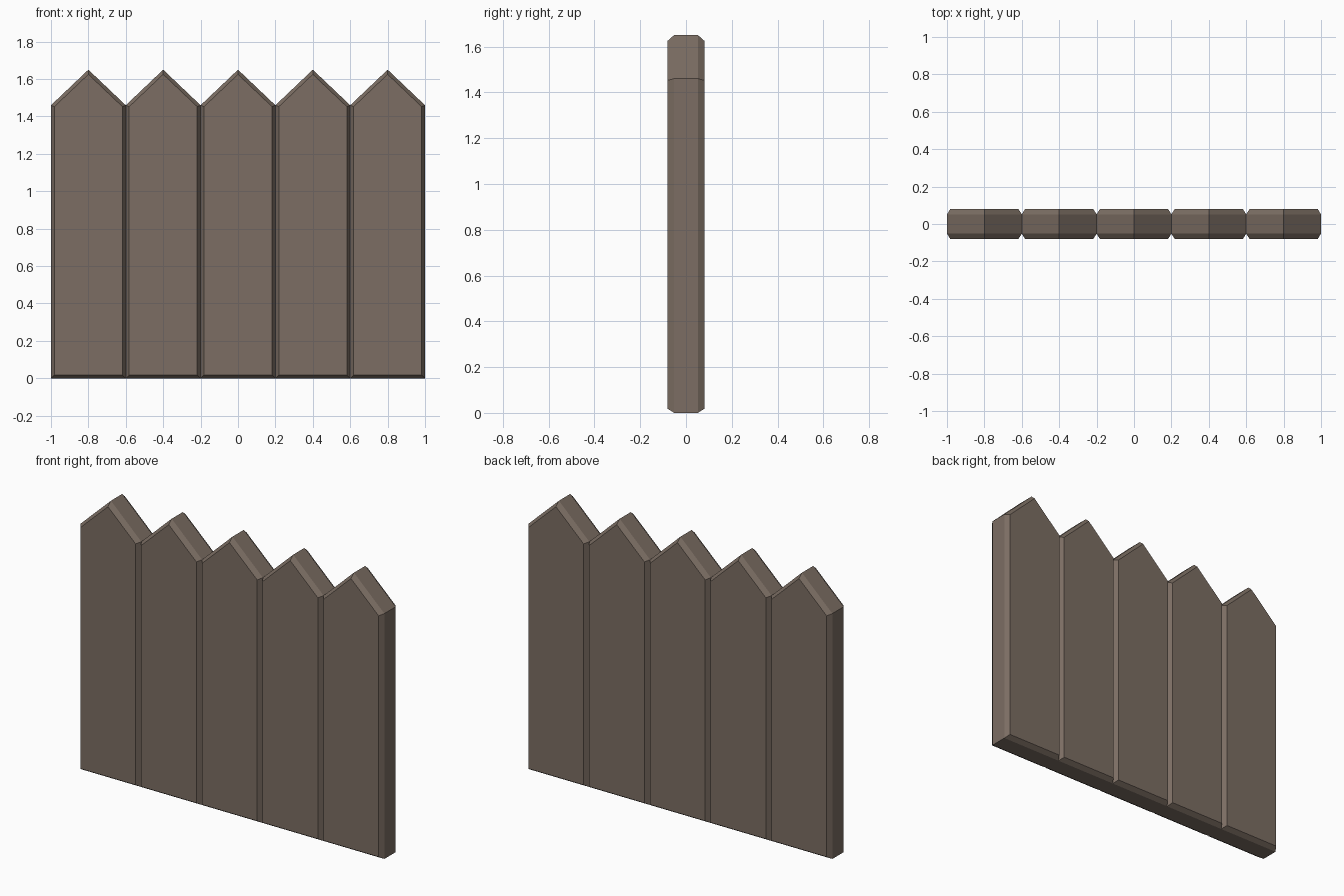
import bpy, bmesh

if "Cube" in bpy.data.objects:
    bpy.data.objects.remove(bpy.data.objects["Cube"])

W, SHOULDER, PEAK = 0.4, 1.46, 1.65   # plank width and heights
HALF_T, CH_Y, CH_X = 0.08, 0.028, 0.018  # half thickness, chamfer depth and width

wood = bpy.data.materials.new("brown_wood")
wood.diffuse_color = (0.20, 0.155, 0.125, 1)
wood.use_nodes = True
wood.node_tree.nodes["Principled BSDF"].inputs["Base Color"].default_value = wood.diffuse_color


def plank(name, x):
    # pointed outline, extruded through the core thickness
    h = W / 2
    outline = [(-h, 0), (h, 0), (h, SHOULDER), (0, PEAK), (-h, SHOULDER)]
    bm = bmesh.new()
    core = HALF_T - CH_Y
    face = bm.faces.new([bm.verts.new((px, -core, pz)) for px, pz in outline])
    ext = bmesh.ops.extrude_face_region(bm, geom=[face], use_keep_orig=True)
    for v in ext["geom"]:
        if isinstance(v, bmesh.types.BMVert):
            v.co.y = core
    bmesh.ops.recalc_face_normals(bm, faces=bm.faces[:])
    # chamfered rim on front and back
    for f in [f for f in bm.faces if abs(f.normal.y) > 0.9]:
        bmesh.ops.inset_region(bm, faces=[f], thickness=CH_X, depth=0,
                               use_even_offset=True)
        sign = 1 if f.normal.y > 0 else -1
        for v in f.verts:
            v.co.y = sign * HALF_T
    bmesh.ops.recalc_face_normals(bm, faces=bm.faces[:])
    me = bpy.data.meshes.new(name)
    bm.to_mesh(me)
    bm.free()
    me.materials.append(wood)
    ob = bpy.data.objects.new(name, me)
    ob.location.x = x
    bpy.context.collection.objects.link(ob)


# row of five planks side by side
for i in range(5):
    plank(f"fence_plank_{i + 1}", (i - 2) * W)
